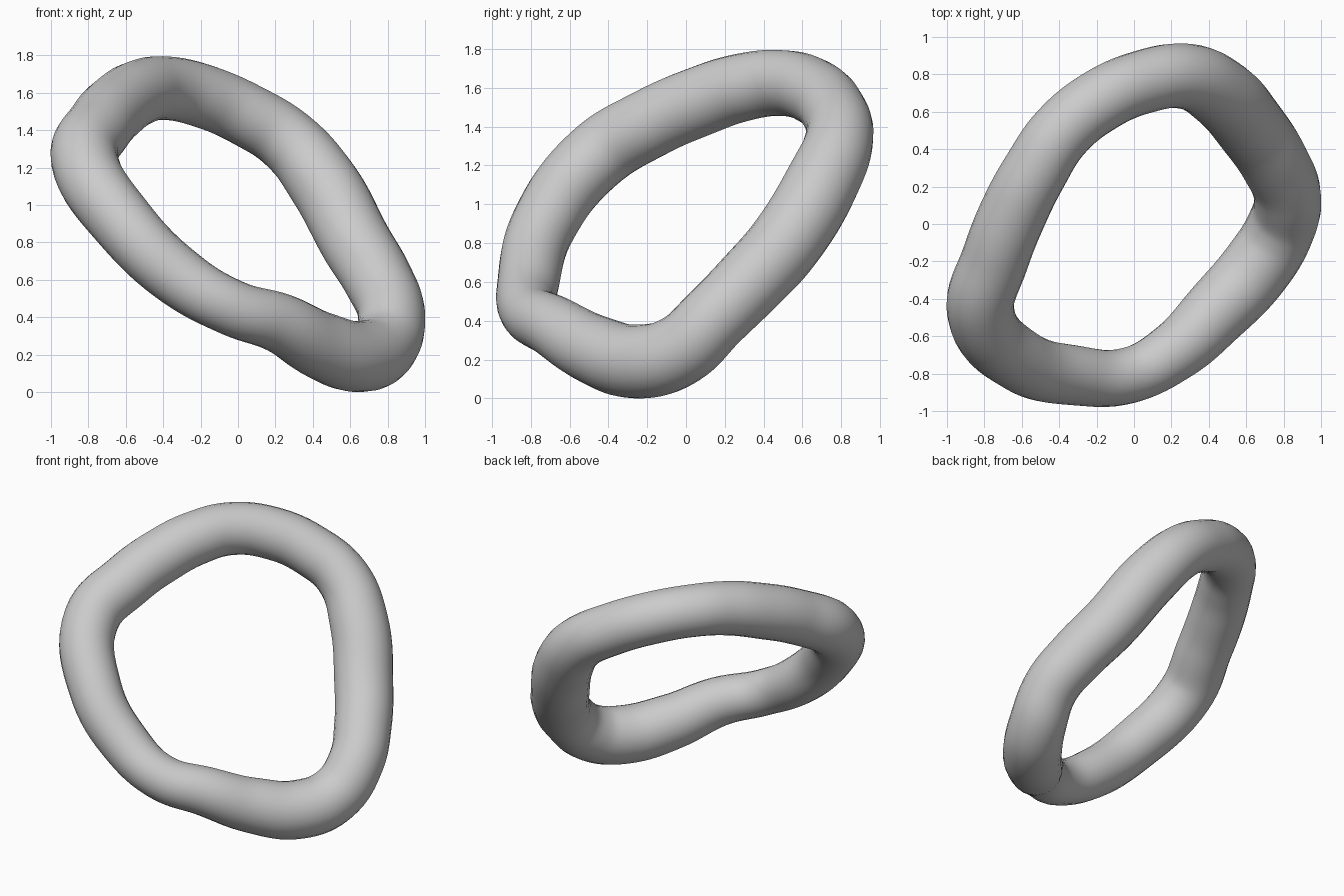
import bpy

cube = bpy.data.objects.get("Cube")
if cube:
    bpy.data.objects.remove(cube, do_unlink=True)

# Plain grey material
grey = bpy.data.materials.new("plain grey")
grey.use_nodes = True
colour = (0.6, 0.6, 0.6, 1)
grey.diffuse_color = colour
grey.node_tree.nodes["Principled BSDF"].inputs["Base Color"].default_value = colour

# Centre line of the bent ring: x, y, z, tube radius
path = [
    (-.82, -.47, 1.24, .18),
    (-.61, -.73, .90, .17),
    (-.31, -.81, .61, .16),
    (-.03, -.81, .45, .15),
    (.22, -.68, .37, .16),
    (.44, -.47, .25, .18),
    (.65, -.24, .19, .19),
    (.78, -.03, .25, .185),
    (.82, .15, .42, .18),
    (.75, .33, .60, .185),
    (.63, .51, .80, .19),
    (.46, .70, 1.11, .19),
    (.27, .79, 1.34, .175),
    (.05, .76, 1.48, .17),
    (-.18, .66, 1.58, .17),
    (-.39, .49, 1.625, .17),
    (-.53, .28, 1.60, .175),
    (-.64, .07, 1.53, .18),
    (-.74, -.18, 1.42, .18),
]

# Tube swept along a closed smooth curve
curve = bpy.data.curves.new("bent_ring_path", "CURVE")
curve.dimensions = "3D"
curve.bevel_depth = 1
curve.bevel_resolution = 10
curve.resolution_u = 8
spline = curve.splines.new("BEZIER")
spline.bezier_points.add(len(path) - 1)
spline.use_cyclic_u = True
spline.radius_interpolation = "CARDINAL"
for point, (x, y, z, r) in zip(spline.bezier_points, path):
    point.co = (x, y, z)
    point.radius = r
    point.handle_left_type = point.handle_right_type = "AUTO"

# Turn the sweep into a smooth mesh
sweep = bpy.data.objects.new("ring_sweep", curve)
bpy.context.collection.objects.link(sweep)
mesh = bpy.data.meshes.new_from_object(sweep.evaluated_get(bpy.context.evaluated_depsgraph_get()))
bpy.data.objects.remove(sweep, do_unlink=True)
ring = bpy.data.objects.new("bent_ring", mesh)
bpy.context.collection.objects.link(ring)
mesh.materials.clear()
mesh.materials.append(grey)
mesh.shade_smooth()
